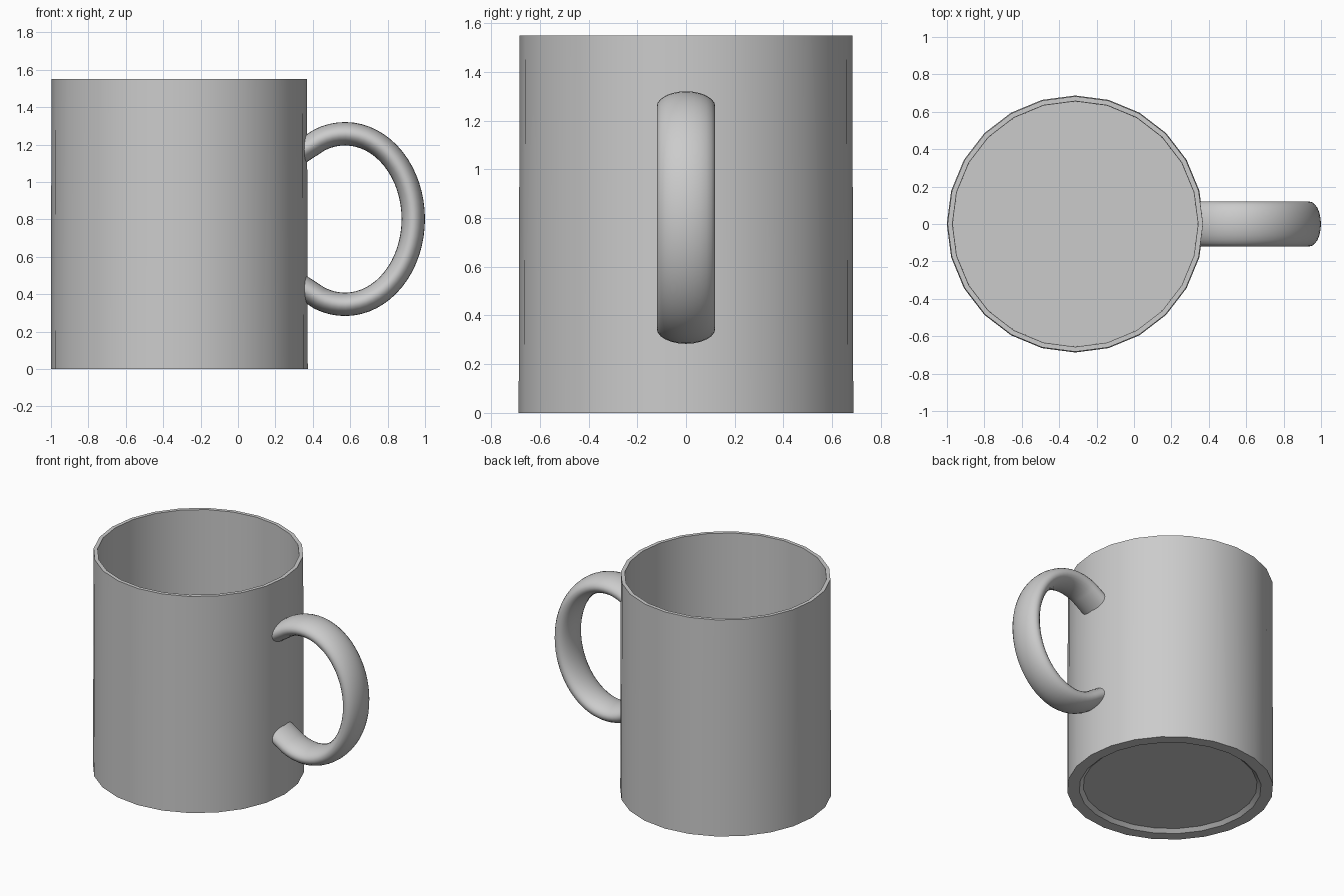
import bpy, bmesh
from math import sin, cos, pi, radians, tan
from mathutils import Vector

cube = bpy.data.objects.get("Cube")
if cube:
    bpy.data.objects.remove(cube, do_unlink=True)

# Single glaze colour
glaze = bpy.data.materials.new("grey glaze")
glaze.use_nodes = True
grey = (0.6, 0.6, 0.6, 1)
glaze.diffuse_color = grey
glaze.node_tree.nodes["Principled BSDF"].inputs["Base Color"].default_value = grey

CENTRE_X = -0.314


def skin(name, rings):
    """Join equal-sized rings of points into a capped, smooth surface."""
    bm = bmesh.new()
    loops = [[bm.verts.new(p) for p in ring] for ring in rings]
    for a, b in zip(loops, loops[1:]):
        for i in range(len(a)):
            j = (i + 1) % len(a)
            bm.faces.new((a[i], a[j], b[j], b[i]))
    bm.faces.new(loops[0])
    bm.faces.new(loops[-1])
    bmesh.ops.recalc_face_normals(bm, faces=bm.faces)
    mesh = bpy.data.meshes.new(name)
    bm.to_mesh(mesh)
    bm.free()
    mesh.materials.append(glaze)
    obj = bpy.data.objects.new(name, mesh)
    bpy.context.collection.objects.link(obj)
    bpy.ops.object.select_all(action='DESELECT')
    obj.select_set(True)
    bpy.context.view_layer.objects.active = obj
    bpy.ops.object.shade_smooth_by_angle(angle=radians(30))
    return obj


# Cup: recessed foot, outer wall, thin rim, inner wall and floor
SIDES = 24
profile = [(0.58, 0.023), (0.607, 0), (0.687, 0), (0.683, 1.55),
           (0.657, 1.55), (0.655, 0.06)]
skin("cup_body", [[(CENTRE_X + r * cos(2 * pi * i / SIDES),
                    r * sin(2 * pi * i / SIDES), z) for i in range(SIDES)]
                  for r, z in profile])

# Handle: flattened tube swept along an open ellipse
PATH_CENTRE, PATH_X, PATH_Z = Vector((0.572, 0, 0.802)), 0.365, 0.456
HALF_THICK, HALF_WIDE = 0.0625, 0.12
STEPS, AROUND, END = 40, 24, radians(112)


def handle_ring(t):
    centre = PATH_CENTRE + Vector((PATH_X * cos(t), 0, PATH_Z * sin(t)))
    out = Vector((cos(t) / PATH_X, 0, sin(t) / PATH_Z)).normalized()
    return [centre + out * HALF_THICK * cos(a) + Vector((0, HALF_WIDE * sin(a), 0))
            for a in (2 * pi * k / AROUND for k in range(AROUND))]


def wall_ring(ring, t):
    """Slide a ring along the path direction until it sits within the wall."""
    along = Vector((-PATH_X * sin(t), 0, PATH_Z * cos(t)))
    return [p + along * ((0.355 - abs(p.y) * tan(pi / SIDES) - p.x) / along.x)
            for p in ring]


rings = [handle_ring(-END + 2 * END * i / STEPS) for i in range(STEPS + 1)]
rings = [wall_ring(rings[0], -END * 1.05)] + rings + [wall_ring(rings[-1], END * 1.05)]
skin("handle", rings)
